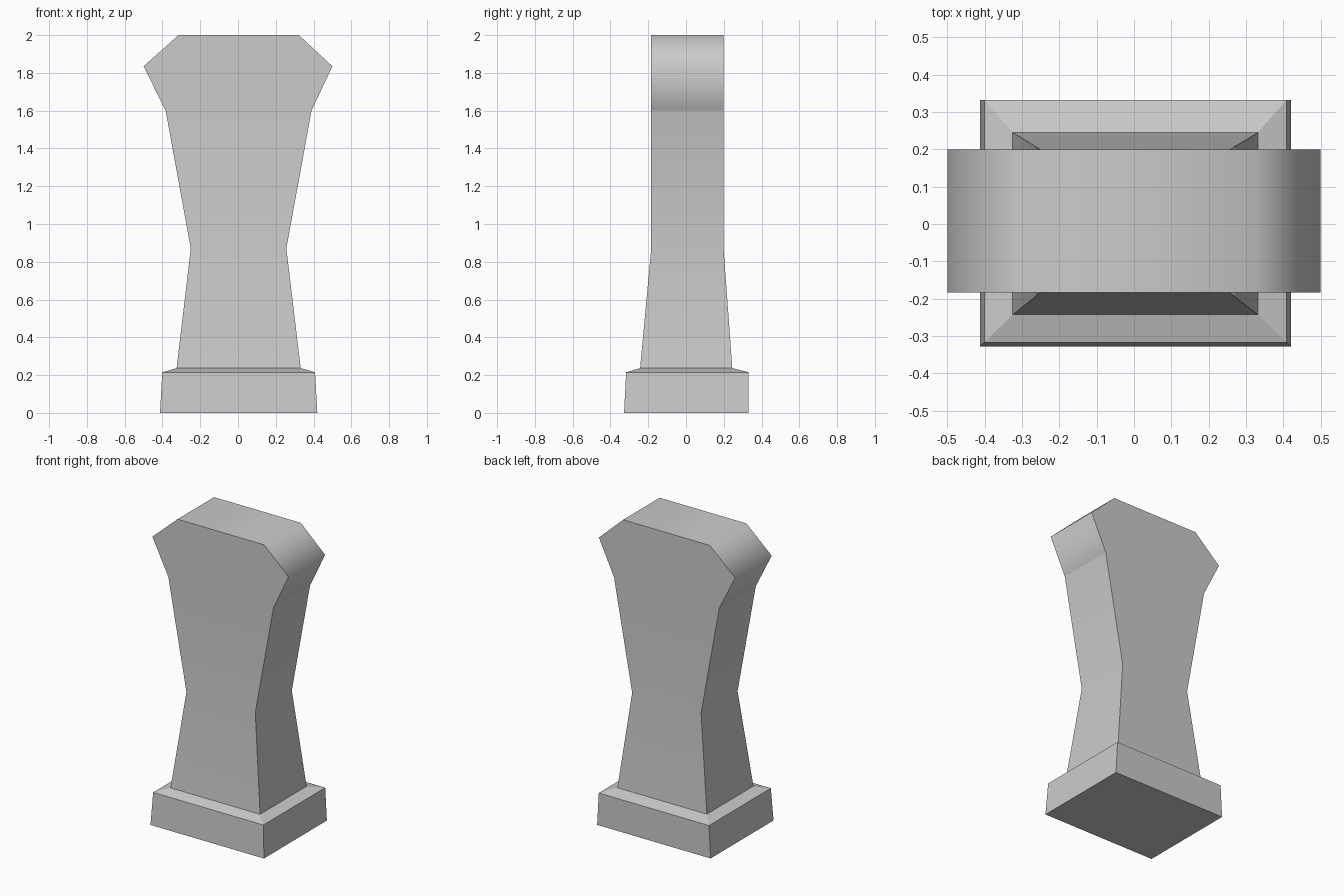
import bpy, bmesh, math

if "Cube" in bpy.data.objects:
    bpy.data.objects.remove(bpy.data.objects["Cube"])


def loft(name, levels, bottom=False, top=False, smooth=None):
    """Skin a stack of rectangles given as (z, x0, x1, y0, y1)."""
    bm = bmesh.new()
    rings = [[bm.verts.new(p) for p in ((x0, y0, z), (x1, y0, z), (x1, y1, z), (x0, y1, z))]
             for z, x0, x1, y0, y1 in levels]
    for a, b in zip(rings, rings[1:]):
        for i in range(4):
            j = (i + 1) % 4
            bm.faces.new((a[i], a[j], b[j], b[i]))
    if bottom:
        bm.faces.new(rings[0][::-1])
    if top:
        bm.faces.new(rings[-1])
    mesh = bpy.data.meshes.new(name)
    bm.to_mesh(mesh)
    bm.free()
    obj = bpy.data.objects.new(name, mesh)
    bpy.context.collection.objects.link(obj)
    if smooth:
        bpy.ops.object.select_all(action='DESELECT')
        obj.select_set(True)
        bpy.context.view_layer.objects.active = obj
        bpy.ops.object.shade_smooth_by_angle(angle=math.radians(smooth))
    return obj


shaft_foot = (0.237, -0.325, 0.332, -0.243, 0.245)
neck = (1.60, -0.383, 0.389, -0.184, 0.199)

# Tapered plinth with a shallow sloping shoulder
loft("plinth", [(0, -0.413, 0.42, -0.328, 0.332),
                (0.215, -0.401, 0.408, -0.317, 0.332),
                shaft_foot], bottom=True)

# Waisted shaft
loft("shaft", [shaft_foot, (0.87, -0.25, 0.256, -0.184, 0.199), neck], smooth=30)

# Flared head with smooth-shaded flanks
loft("head", [neck,
              (1.835, -0.50, 0.50, -0.184, 0.199),
              (2.0, -0.315, 0.322, -0.184, 0.199)], top=True, smooth=80)
